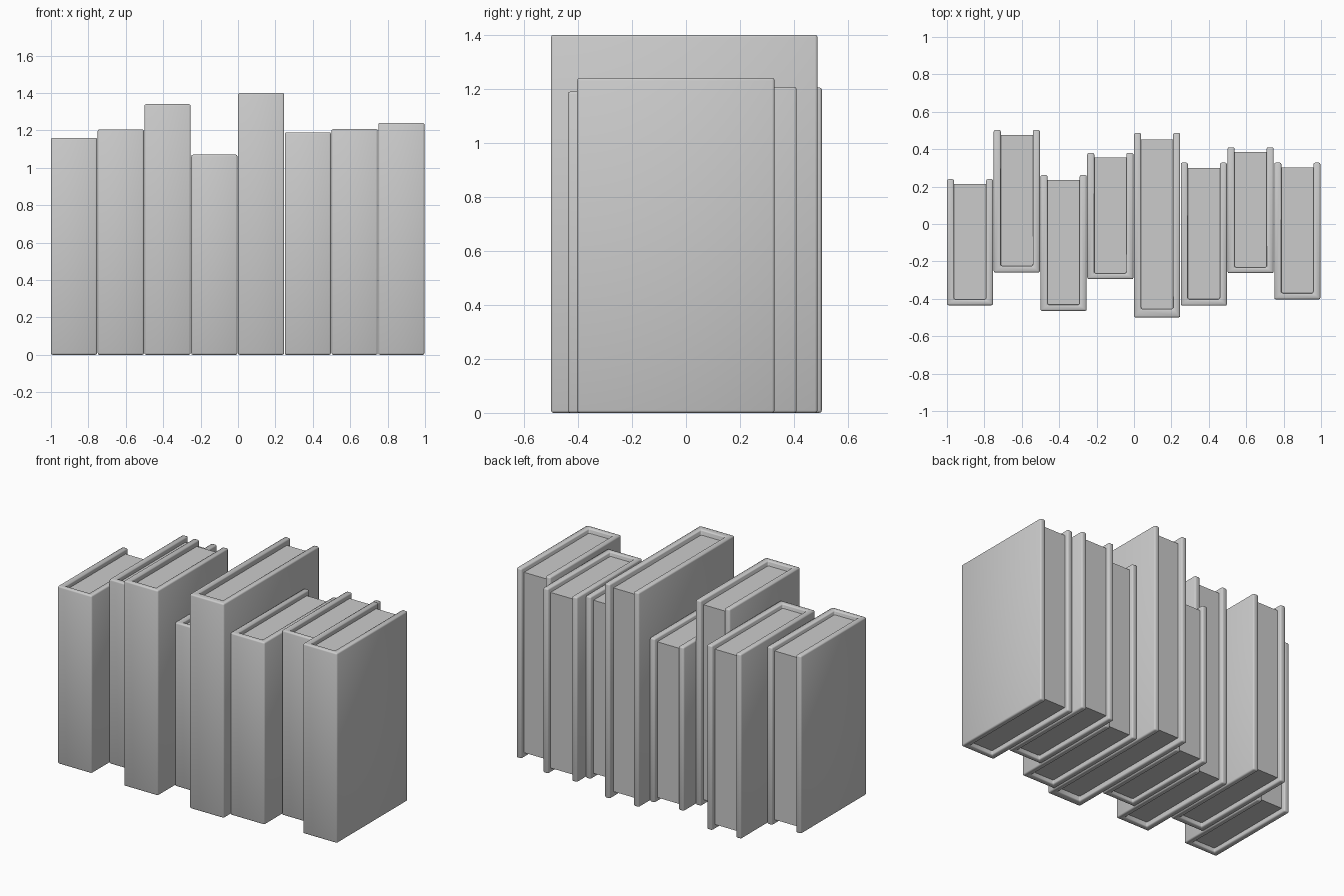
import bpy
import bmesh

cube = bpy.data.objects.get("Cube")
if cube:
    bpy.data.objects.remove(cube, do_unlink=True)

grey = bpy.data.materials.new("plain_grey")
grey.use_nodes = True
grey.diffuse_color = (0.6, 0.6, 0.6, 1)
grey.node_tree.nodes["Principled BSDF"].inputs["Base Color"].default_value = (0.6, 0.6, 0.6, 1)

PITCH, WIDTH, BOARD = 0.25, 0.247, 0.038


def extrude(name, outline, bottom, top):
    """Stand a flat outline up between two heights."""
    bm = bmesh.new()
    base = bm.faces.new([bm.verts.new((x, y, bottom)) for x, y in outline])
    up = bmesh.ops.extrude_face_region(bm, geom=[base])["geom"]
    verts = [v for v in up if isinstance(v, bmesh.types.BMVert)]
    bmesh.ops.translate(bm, verts=verts, vec=(0, 0, top - bottom))
    bmesh.ops.recalc_face_normals(bm, faces=bm.faces)
    mesh = bpy.data.meshes.new(name)
    bm.to_mesh(mesh)
    bm.free()
    mesh.materials.append(grey)
    obj = bpy.data.objects.new(name, mesh)
    bpy.context.collection.objects.link(obj)
    return obj


def book(number, front, back, height):
    x0 = -1 + PITCH * number
    x1 = x0 + WIDTH
    a, b = x0 + BOARD, x1 - BOARD
    depth = back - front
    spine = front + 0.046 * depth
    # Cover: two boards joined by a spine, with softened edges
    cover = extrude(f"book_{number + 1}_cover",
                    [(x0, front), (x1, front), (x1, back), (b, back),
                     (b, spine), (a, spine), (a, back), (x0, back)], 0, height)
    bevel = cover.modifiers.new("soft_edges", "BEVEL")
    bevel.width = 0.009
    bevel.segments = 2
    bevel.harden_normals = False
    for face in cover.data.polygons:
        face.use_smooth = True
    # Page block: set in from the top, bottom and open edge
    inset = 0.025 * height
    page_back = back - 0.037 * depth
    extrude(f"book_{number + 1}_pages",
            [(a - 0.003, spine - 0.003), (b + 0.003, spine - 0.003),
             (b + 0.003, page_back), (a - 0.003, page_back)],
            inset, height - inset)


# Front edge, back edge and height of each book along the row
books = [(-0.435, 0.24, 1.16), (-0.26, 0.503, 1.205), (-0.465, 0.262, 1.34),
         (-0.295, 0.38, 1.07), (-0.5, 0.487, 1.40), (-0.437, 0.328, 1.19),
         (-0.263, 0.41, 1.207), (-0.403, 0.328, 1.24)]
for i, size in enumerate(books):
    book(i, *size)
